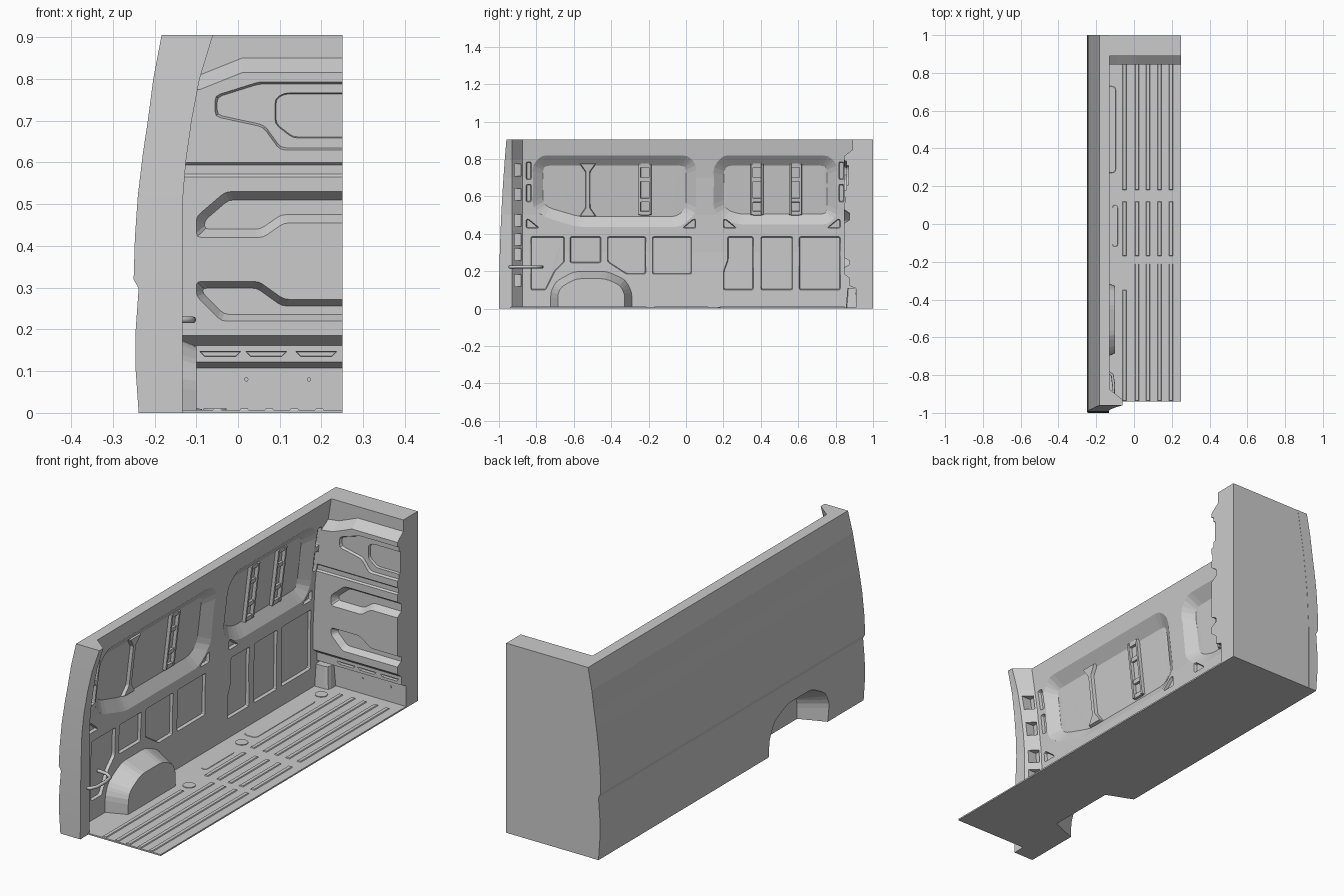
import bpy, bmesh
from mathutils import Vector

if "Cube" in bpy.data.objects:
    bpy.data.objects.remove(bpy.data.objects["Cube"])

OUTER = [(0, -.238), (.1, -.245), (.2, -.245), (.298, -.238), (.32, -.25), (.42, -.247), (.52, -.24),
         (.62, -.228), (.7, -.216), (.8, -.203), (.905, -.183)]
INNER = [(0, -.195), (.3, -.195), (.5, -.185), (.7, -.163), (.905, -.13)]
PILLAR = [(0, -.133), (.5, -.133), (.6, -.125), (.7, -.111), (.8, -.092), (.905, -.06)]


def at(table, z):
    z = min(max(z, 0), .905)
    for (z0, x0), (z1, x1) in zip(table, table[1:]):
        if z <= z1:
            return x0 + (x1 - x0) * (z - z0) / (z1 - z0)


def finish(name, bm):
    bmesh.ops.recalc_face_normals(bm, faces=bm.faces)
    me = bpy.data.meshes.new(name)
    bm.to_mesh(me)
    bm.free()
    ob = bpy.data.objects.new(name, me)
    bpy.context.collection.objects.link(ob)
    return ob


def sweep(name, rings):
    """Closed rings joined in order; ends closed with a strip of quads."""
    bm = bmesh.new()
    vs = [[bm.verts.new(p) for p in r] for r in rings]
    n = len(vs[0])
    for a, b in zip(vs, vs[1:]):
        for i in range(n):
            bm.faces.new((a[i], a[(i + 1) % n], b[(i + 1) % n], b[i]))
    for r in (vs[0], vs[-1]):
        for i in range(n // 2 - 1):
            bm.faces.new((r[i], r[i + 1], r[n - 2 - i], r[n - 1 - i]))
    return finish(name, bm)


def outline(pts, inset, r):
    """Inset a polygon, then round each corner."""
    p = [Vector(q) for q in pts]
    if sum(a.x * b.y - a.y * b.x for a, b in zip(p, p[1:] + p[:1])) < 0:
        p.reverse()
    k = len(p)
    nrm = []
    for i in range(k):
        e = (p[(i + 1) % k] - p[i]).normalized()
        nrm.append(Vector((-e.y, e.x)))
    q = [p[i] + (nrm[i - 1] + nrm[i]) / (1 + nrm[i - 1].dot(nrm[i])) * inset for i in range(k)]
    if r == 0:
        return q
    out = []
    for i in range(k):
        a, c, b = q[i - 1] - q[i], q[i], q[(i + 1) % k] - q[i]
        s = c + a.normalized() * min(r, a.length * .4)
        e = c + b.normalized() * min(r, b.length * .4)
        out += [s, s * .25 + c * .5 + e * .25, e]
    return out


def prism(bm, pts, fn, a, b, r=.012):
    """Tapered prism between two (depth, inset) levels."""
    r0, r1 = ([bm.verts.new(fn(q.x, q.y, d)) for q in outline(pts, ins, r)] for d, ins in (a, b))
    n = len(r0)
    for i in range(n):
        bm.faces.new((r0[i], r0[(i + 1) % n], r1[(i + 1) % n], r1[i]))
    for ring in (r0, r1):
        bmesh.ops.triangulate(bm, faces=[bm.faces.new(ring)])


def pocket(bm, pts, fn, depth, inset, r=.012):
    prism(bm, pts, fn, (-.012, -inset * .012 / depth), (depth, inset), r)


def rect(u0, u1, v0, v1):
    return [(u0, v0), (u1, v0), (u1, v1), (u0, v1)]


def cut(ob, bm):
    cutter = finish("cutter", bm)
    cutter.hide_render = True
    whole = ob.data.copy()
    m = ob.modifiers.new("cut", 'BOOLEAN')
    m.operation, m.solver, m.object = 'DIFFERENCE', 'EXACT', cutter
    bpy.context.view_layer.objects.active = ob
    bpy.ops.object.modifier_apply(modifier=m.name)
    if len(ob.data.polygons) < 6:      # keep the uncut part if a cut fails
        ob.data = whole
    bpy.data.objects.remove(cutter)


def on_wall(u, v, d): return (at(INNER, v) - d, u, v)
def on_back(u, v, d): return (u, .845 + d, v)
def on_floor(u, v, d): return (u, v, d)
def on_arch(u, v, d): return (d, u, max(v, 0))
def in_arch(u, v, d): return (d, u, v)


# side wall with flared front pillar
zs = sorted({z for t in (OUTER, INNER, PILLAR) for z, _ in t})


def wall_ring(yf, table):
    return [(at(OUTER, z), yf(z), z) for z in zs] + [(at(table, z), yf(z), z) for z in reversed(zs)]


def lean(z): return -1 + .04 * (z / .905) ** 2


wall = sweep("side_wall", [wall_ring(lean, PILLAR), wall_ring(lambda z: -.93, PILLAR),
                           wall_ring(lambda z: -.875, INNER), wall_ring(lambda z: 1, INNER)])

# wheel arch housing, floor, and the wheel opening through all three
ARCH = [(-.73, -.1), (-.73, .09), (-.7, .15), (-.6, .205), (-.42, .205), (-.32, .16), (-.283, .09), (-.283, -.1)]
bm = bmesh.new()
prism(bm, rect(-.2, .25, -.94, .92), on_floor, (0, 0), (.007, 0), 0)
floor = finish("floor", bm)
bm = bmesh.new()
prism(bm, ARCH, on_arch, (-.225, -.006), (-.1, .045), .025)
arch = finish("wheel_arch", bm)
for ob in (wall, floor, arch):
    bm = bmesh.new()
    prism(bm, ARCH, in_arch, (-.3, -.024), (-.112, .052), .025)
    cut(ob, bm)

# window recesses
for win in ([(-.82, .54), (-.82, .77), (-.77, .82), (.01, .82), (.055, .77), (.055, .51), (-.03, .437), (-.58, .437), (-.76, .49)],
            [(.147, .53), (.147, .76), (.2, .82), (.76, .82), (.81, .77), (.81, .5), (.76, .45), (.28, .45), (.2, .475)]):
    bm = bmesh.new()
    pocket(bm, win, on_wall, .036, .055, .03)
    cut(wall, bm)

# stiffening panels, slots and pillar holes
bm = bmesh.new()
panels = [[(-.83, .1), (-.83, .385), (-.65, .385), (-.65, .25), (-.7, .2), (-.75, .1)],
          rect(-.62, -.455, .245, .385), rect(-.18, .03, .185, .385),
          [(-.42, .25), (-.42, .385), (-.215, .385), (-.215, .185), (-.32, .185)],
          [(.2, .1), (.2, .2), (.222, .26), (.222, .385), (.36, .385), (.36, .1)],
          rect(.4, .57, .1, .385), rect(.605, .825, .1, .385)]
for u, s in ((-.855, 1), (.052, -1), (.2, 1), (.825, -1)):
    panels.append([(u, .43), (u, .478), (u + .015 * s, .478), (u + .066 * s, .436), (u + .066 * s, .43)])
for u in (-.855, .817):
    panels += [rect(u, u + .028, .57, .665), rect(u, u + .028, .69, .785)]
for p in panels:
    pocket(bm, p, on_wall, .014, .004, .008)
cut(wall, bm)
bm = bmesh.new()
for z in (.15, .29, .37, .47, .61, .74):
    prism(bm, rect(-.918, -.882, z - .032, z + .032), on_wall, (-.09, 0), (.006, 0), 0)
cut(wall, bm)

# bulkhead at the rear
PROFILE = [(.91, 0), (.91, .108), (.875, .122), (.875, .162), (.845, .185), (.845, .3), (.845, .5), (.845, .565),
           (.852, .572), (.852, .594), (.845, .6), (.845, .7), (.845, .815), (.89, .85), (.89, .905)]


def back_ring(x, dz):
    front = [(x, y, z + (dz if .8 < z < .88 else 0)) for y, z in PROFILE]
    ring = front + [(x, .999, p[2]) for p in reversed(front)]
    return ring if x > -.1 else [(at(INNER, p[2]) - .02, p[1], p[2]) for p in ring]


bulkhead = sweep("bulkhead", [back_ring(-.2, -.05), back_ring(-.09, -.04), back_ring(.01, 0), back_ring(.25, 0)])
bm = bmesh.new()
pocket(bm, [(-.1, .42), (-.1, .47), (-.03, .53), (.3, .53), (.3, .455), (.11, .455), (.06, .42)], on_back, .03, .02)
pocket(bm, [(-.1, .28), (-.1, .315), (.05, .315), (.11, .272), (.3, .272), (.3, .22), (-.04, .22)], on_back, .03, .016)
pocket(bm, [(-.055, .71), (-.055, .76), (.05, .793), (.3, .793), (.3, .63), (.1, .63), (.06, .685)], on_back, .012, .005)
for u in (-.095, .015, .135):
    prism(bm, [(u, .148), (u + .105, .148), (u + .09, .134), (u + .015, .134)], on_back, (.0, 0), (.045, .002), 0)
cut(bulkhead, bm)
bm = bmesh.new()
prism(bm, [(.085, .69), (.085, .755), (.11, .77), (.3, .77), (.3, .655), (.13, .655)], on_back, (-.005, 0), (.024, .006))
cut(bulkhead, bm)

# raised floor ribs and cover plates
bm = bmesh.new()
for x in (-.05, .015, .075, .135, .195):
    for y0, y1 in ((-.938, -.21), (-.17, .12), (.18, .85)):
        if x < 0 and y0 < -.5:
            y1 = -.35
        prism(bm, rect(x - .011, x + .011, y0, y1), on_floor, (.006, 0), (.011, .003), 0)
prism(bm, rect(-.115, -.085, -.12, .1), on_floor, (.006, 0), (.009, .002))
prism(bm, rect(-.165, -.095, .27, .73), on_floor, (.006, 0), (.009, .002), .02)
finish("floor_ribs", bm)
for x, y in ((-.055, -.29), (-.12, .2), (-.12, .8)):
    bpy.ops.mesh.primitive_cylinder_add(vertices=20, radius=.028, depth=.006, location=(x, y, .007))
    bpy.context.object.name = "floor_cap"

# ribs standing inside the window recesses
bm = bmesh.new()
prism(bm, [(-.575, .49), (-.54, .54), (-.54, .73), (-.575, .78), (-.475, .78), (-.51, .73), (-.51, .54), (-.475, .49)],
      on_wall, (.042, 0), (.02, .006), .006)
for y in (-.22, .38, .585):
    for s in (-1, 1):
        prism(bm, rect(y + s * .028 - .007, y + s * .028 + .007, .5, .775), on_wall, (.042, 0), (.02, .002), 0)
    for z in (.51, .58, .69, .765):
        prism(bm, rect(y - .024, y + .024, z - .012, z + .012), on_wall, (.042, 0), (.024, .002), 0)
finish("window_ribs", bm)

# corner post and kick-panel studs
bm = bmesh.new()
prism(bm, rect(-.21, -.12, .855, .93), on_floor, (0, 0), (.11, .008), .02)
finish("corner_post", bm)
for x in (.02, .17):
    bpy.ops.mesh.primitive_cylinder_add(vertices=12, radius=.005, depth=.006, location=(x, .909, .08), rotation=(1.5708, 0, 0))
    bpy.context.object.name = "kick_panel_stud"

# grab handle on the pillar
cu = bpy.data.curves.new("grab_handle", 'CURVE')
cu.dimensions, cu.bevel_depth, cu.bevel_resolution = '3D', .008, 2
sp = cu.splines.new('POLY')
path = [(-.2, -.77), (-.15, -.775), (-.115, -.8), (-.108, -.85), (-.11, -.91), (-.125, -.94), (-.15, -.945)]
sp.points.add(len(path) - 1)
for pt, (x, y) in zip(sp.points, path):
    pt.co = (x, y, .223, 1)
cu.use_fill_caps = True
bpy.context.collection.objects.link(bpy.data.objects.new("grab_handle", cu))
